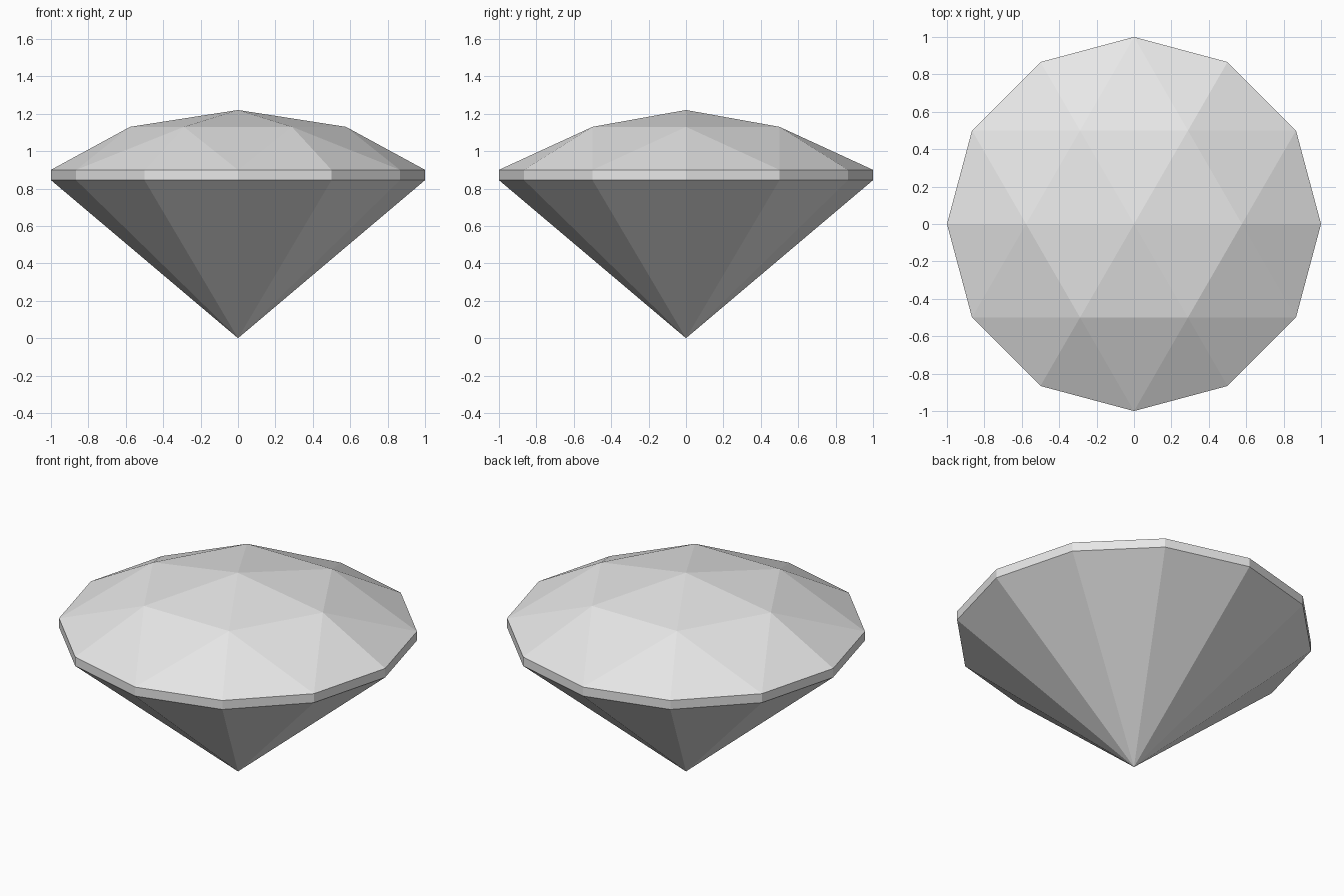
import bpy
import bmesh
from math import sin, cos, pi

SIDES = 12
RIM_RADIUS = 1.0
STAR_RADIUS = 0.577
BASE_Z, RIM_LOW_Z, RIM_TOP_Z, STAR_Z, PEAK_Z = 0.0, 0.845, 0.9, 1.13, 1.22

cube = bpy.data.objects.get("Cube")
if cube:
    bpy.data.objects.remove(cube, do_unlink=True)

# Single pale grey material
grey = bpy.data.materials.new("pale_grey")
grey.use_nodes = True
grey.diffuse_color = (0.8, 0.8, 0.8, 1)
shader = next(n for n in grey.node_tree.nodes if n.type == 'BSDF_PRINCIPLED')
shader.inputs["Base Color"].default_value = grey.diffuse_color

bm = bmesh.new()


def ring(count, radius, z):
    angles = [2 * pi * i / count for i in range(count)]
    return [bm.verts.new((radius * cos(a), radius * sin(a), z)) for a in angles]


tip = bm.verts.new((0, 0, BASE_Z))
peak = bm.verts.new((0, 0, PEAK_Z))
low = ring(SIDES, RIM_RADIUS, RIM_LOW_Z)
rim = ring(SIDES, RIM_RADIUS, RIM_TOP_Z)
star = ring(SIDES // 2, STAR_RADIUS, STAR_Z)

# Lower cone and thin upright band
for i in range(SIDES):
    j = (i + 1) % SIDES
    bm.faces.new((tip, low[j], low[i]))
    bm.faces.new((low[i], low[j], rim[j], rim[i]))

# Faceted crown: peak facets, star facets and paired rim facets
for i, inner in enumerate(star):
    following = star[(i + 1) % len(star)]
    before, middle, after = (rim[(2 * i + k) % SIDES] for k in (-1, 0, 1))
    bm.faces.new((peak, inner, following))
    bm.faces.new((inner, after, following))
    bm.faces.new((inner, before, middle))
    bm.faces.new((inner, middle, after))

bmesh.ops.recalc_face_normals(bm, faces=bm.faces)
mesh = bpy.data.meshes.new("cut_gem")
bm.to_mesh(mesh)
bm.free()
mesh.materials.append(grey)
gem = bpy.data.objects.new("cut_gem", mesh)
bpy.context.scene.collection.objects.link(gem)
